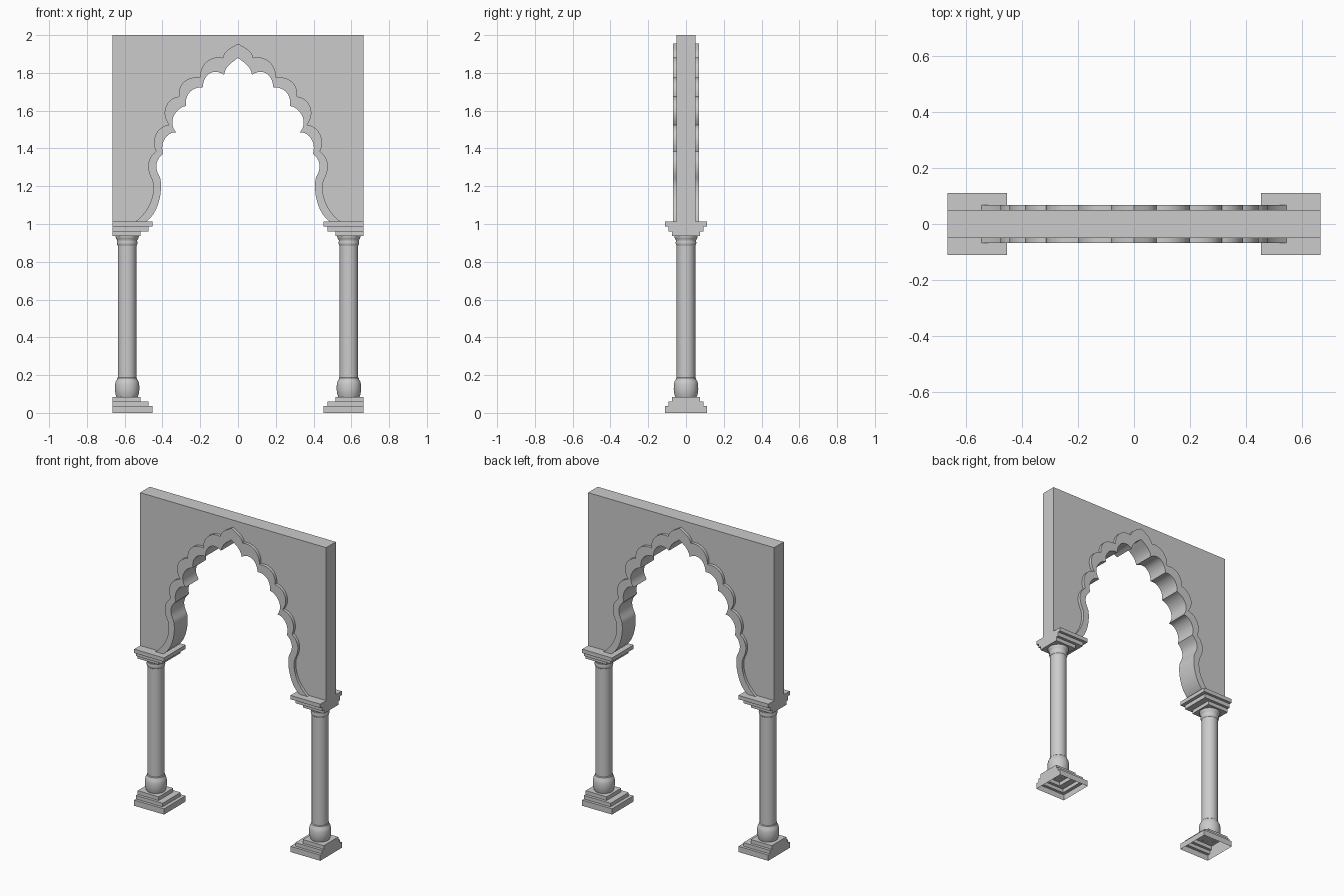
import bpy, bmesh, math
from mathutils import Vector
from mathutils.geometry import interpolate_bezier

cube = bpy.data.objects.get("Cube")
if cube:
    bpy.data.objects.remove(cube, do_unlink=True)

stone = bpy.data.materials.new("grey_stone")
stone.use_nodes = True
GREY = (0.6, 0.6, 0.6, 1)
stone.diffuse_color = GREY
stone.node_tree.nodes["Principled BSDF"].inputs["Base Color"].default_value = GREY


def finish(name, bm, smooth=False):
    """Turn a bmesh into a named stone object."""
    bmesh.ops.recalc_face_normals(bm, faces=bm.faces)
    mesh = bpy.data.meshes.new(name)
    bm.to_mesh(mesh)
    bm.free()
    mesh.materials.append(stone)
    obj = bpy.data.objects.new(name, mesh)
    bpy.context.collection.objects.link(obj)
    if smooth:
        bpy.ops.object.select_all(action="DESELECT")
        obj.select_set(True)
        bpy.context.view_layer.objects.active = obj
        bpy.ops.object.shade_smooth_by_angle(angle=math.radians(35))
    return obj


def scalloped(start, lobes, steps=10):
    """Full arch line, left foot to right foot, from the right half's curves."""
    pts = [Vector((*start, 0))]
    for c1, c2, end in lobes:
        ctrl = [Vector((*p, 0)) for p in (c1, c2, end)]
        pts += interpolate_bezier(pts[-1], *ctrl, steps + 1)[1:]
    right = [(p.x, p.y) for p in pts]
    return [(-x, z) for x, z in reversed(right[1:])] + right


def extrude_faces(bm, depth):
    """Thicken flat faces lying at y = -depth to y = +depth."""
    ext = bmesh.ops.extrude_face_region(bm, geom=bm.faces[:], use_keep_orig=True)
    moved = [g for g in ext["geom"] if isinstance(g, bmesh.types.BMVert)]
    bmesh.ops.translate(bm, verts=moved, vec=(0, 2 * depth, 0))


outer = scalloped((0, 1.955), [
    ((.03, 1.935), (.075, 1.92), (.08, 1.88)),
    ((.15, 1.895), (.205, 1.84), (.20, 1.775)),
    ((.27, 1.785), (.32, 1.74), (.312, 1.675)),
    ((.37, 1.67), (.42, 1.595), (.365, 1.525)),
    ((.425, 1.52), (.465, 1.45), (.434, 1.385)),
    ((.485, 1.345), (.485, 1.29), (.455, 1.235)),
    ((.44, 1.2), (.44, 1.09), (.545, 1.01))])
inner = scalloped((0, 1.88), [
    ((.03, 1.855), (.065, 1.84), (.074, 1.79)),
    ((.13, 1.83), (.185, 1.79), (.187, 1.722)),
    ((.24, 1.73), (.285, 1.685), (.275, 1.625)),
    ((.32, 1.62), (.38, 1.55), (.328, 1.485)),
    ((.375, 1.49), (.415, 1.43), (.397, 1.373)),
    ((.445, 1.33), (.438, 1.29), (.413, 1.246)),
    ((.398, 1.2), (.41, 1.06), (.49, 1.01))])

EDGE = 0.665      # outer side of the whole gateway
WALL, TRIM = 0.049, 0.068

# Wall above the arch
bm = bmesh.new()
outline = outer + [(EDGE, 1.01), (EDGE, 2), (-EDGE, 2), (-EDGE, 1.01)]
bm.faces.new([bm.verts.new((x, -WALL, z)) for x, z in outline])
extrude_faces(bm, WALL)
finish("arch_wall", bm, smooth=True)

# Raised scalloped band that lines the opening
bm = bmesh.new()
rows = [[bm.verts.new((x, -TRIM, z)) for x, z in line] for line in (outer, inner)]
for i in range(len(outer) - 1):
    bm.faces.new((rows[0][i], rows[0][i + 1], rows[1][i + 1], rows[1][i]))
extrude_faces(bm, TRIM)
finish("scalloped_band", bm, smooth=True)


def stepped_block(name, side, levels, cap):
    """Stepped block, flush on its outer side; levels are (inner x, half depth, z)."""
    bm = bmesh.new()
    rings = []
    for x, d, z in levels:
        corners = ((x, -d), (EDGE, -d), (EDGE, d), (x, d))
        rings.append([bm.verts.new((side * a, b, z)) for a, b in corners])
    for low, high in zip(rings, rings[1:]):
        for i in range(4):
            j = (i + 1) % 4
            bm.faces.new((low[i], low[j], high[j], high[i]))
    bm.faces.new(rings[-1])
    if cap:
        bm.faces.new(rings[0])
    bmesh.ops.remove_doubles(bm, verts=bm.verts, dist=1e-5)
    finish(name, bm)


def steps(heights):
    """Step outlines from widest to narrowest between the given heights."""
    sizes = ((.452, .11), (.474, .092), (.515, .074))
    return [(x, d, z) for (x, d), pair in zip(sizes, zip(heights, heights[1:]))
            for z in pair]


# Column outline: bulb, shaft, bead and flared collar
PROFILE = [(.056, .083), (.062, .1), (.065, .125), (.064, .15), (.06, .168), (.053, .178),
           (.053, .184), (.049, .188), (.049, .885), (.053, .89), (.055, .9), (.053, .91),
           (.053, .914), (.058, .922), (.062, .932), (.062, .94)]


def column(name, side, sides=32):
    bm = bmesh.new()
    verts = [bm.verts.new((r, 0, z)) for r, z in PROFILE]
    edges = [bm.edges.new(pair) for pair in zip(verts, verts[1:])]
    bmesh.ops.spin(bm, geom=verts + edges, cent=(0, 0, 0), axis=(0, 0, 1),
                   angle=math.tau, steps=sides, use_duplicate=False)
    bmesh.ops.remove_doubles(bm, verts=bm.verts, dist=1e-4)
    bmesh.ops.translate(bm, verts=bm.verts, vec=(side * .587, 0, 0))
    finish(name, bm, smooth=True)


# Supports on both sides
for label, side in (("left", 1), ("right", -1)):
    stepped_block(label + "_base", side, steps((0, .037, .06, .084)), cap=False)
    column(label + "_column", side)
    stepped_block(label + "_capital", side, steps((1.012, .987, .961, .937)), cap=True)
